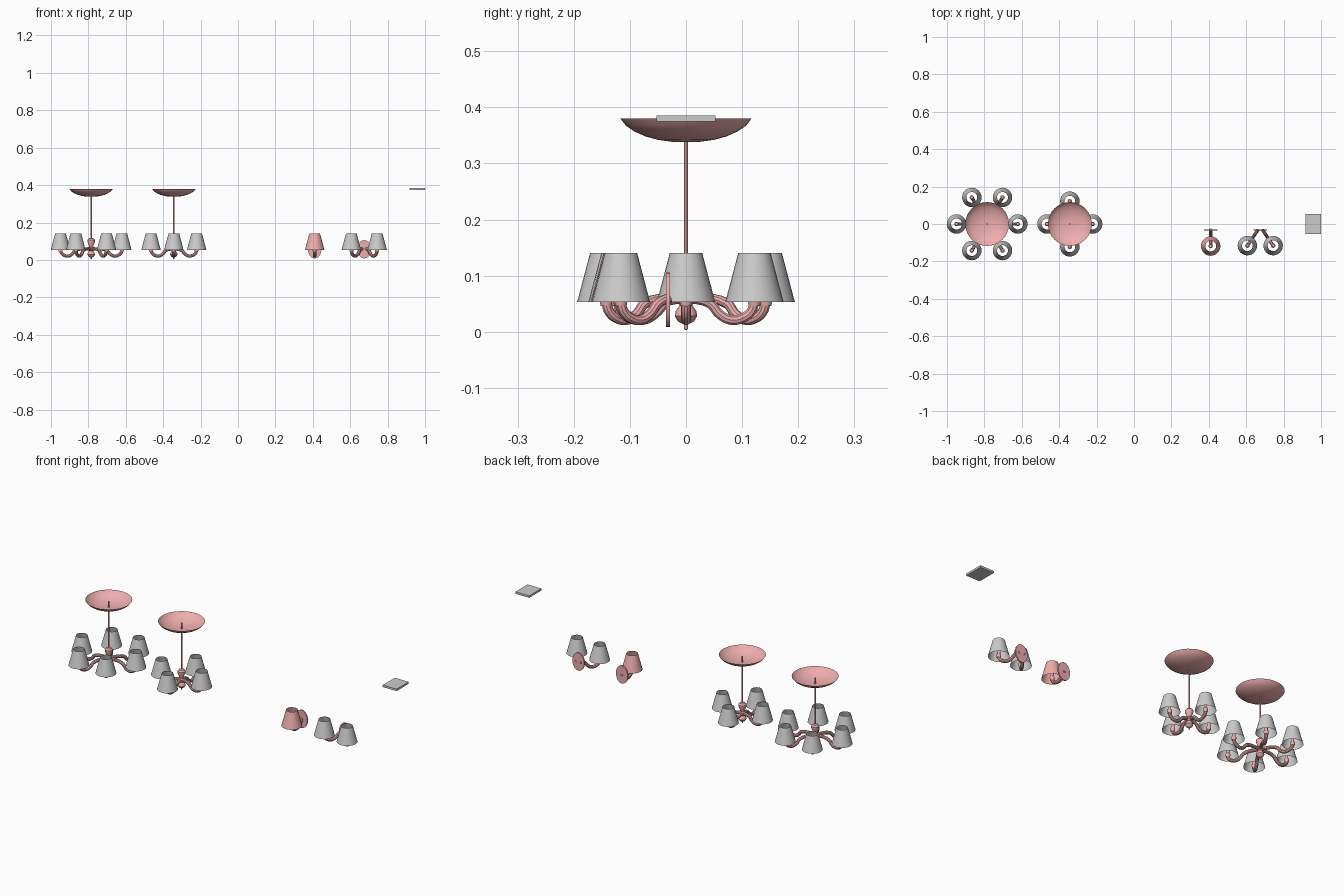
import bpy, bmesh, math
from mathutils import Vector

if "Cube" in bpy.data.objects:
    bpy.data.objects.remove(bpy.data.objects["Cube"])

pink = bpy.data.materials.new("pink_enamel")
pink.diffuse_color = (0.86, 0.42, 0.42, 1)
pink.use_nodes = True
pink.node_tree.nodes["Principled BSDF"].inputs["Base Color"].default_value = pink.diffuse_color


def finish(ob, mat=None):
    if mat:
        ob.data.materials.append(mat)
    bpy.ops.object.select_all(action='DESELECT')
    ob.select_set(True)
    bpy.context.view_layer.objects.active = ob
    bpy.ops.object.shade_smooth_by_angle(angle=math.radians(35))
    return ob


def lathe(name, profile, loc, mat=None, sides=24):
    """Revolve (radius, z) points around a vertical axis at loc."""
    bm = bmesh.new()
    vs = [bm.verts.new((r, 0, z)) for r, z in profile]
    edges = [bm.edges.new(p) for p in zip(vs, vs[1:])]
    bmesh.ops.spin(bm, geom=vs + edges, cent=(0, 0, 0), axis=(0, 0, 1),
                   angle=2 * math.pi, steps=sides, use_duplicate=False)
    bmesh.ops.remove_doubles(bm, verts=bm.verts, dist=1e-5)
    bmesh.ops.recalc_face_normals(bm, faces=bm.faces)
    me = bpy.data.meshes.new(name)
    bm.to_mesh(me)
    bm.free()
    ob = bpy.data.objects.new(name, me)
    ob.location = loc
    bpy.context.collection.objects.link(ob)
    return finish(ob, mat)


def tube(name, points, radius, mat):
    cu = bpy.data.curves.new(name, 'CURVE')
    cu.dimensions = '3D'
    cu.bevel_depth, cu.bevel_resolution = radius, 3
    cu.resolution_u, cu.use_fill_caps = 5, True
    sp = cu.splines.new('BEZIER')
    sp.bezier_points.add(len(points) - 1)
    for bp, p in zip(sp.bezier_points, points):
        bp.co = p
        bp.handle_left_type = bp.handle_right_type = 'AUTO'
    ob = bpy.data.objects.new(name, cu)
    bpy.context.collection.objects.link(ob)
    bpy.ops.object.select_all(action='DESELECT')
    ob.select_set(True)
    bpy.context.view_layer.objects.active = ob
    bpy.ops.object.convert(target='MESH')
    return finish(bpy.context.object, mat)


SHADE = [(0.052, 0.053), (0.029, 0.14)]
HOLDER = [(0, 0.044), (0.010, 0.046), (0.012, 0.056), (0.012, 0.064),
          (0.008, 0.067), (0.008, 0.085), (0, 0.087)]
# distance inward from the lamp, height
ARM = [(0, 0.052), (0.006, 0.036), (0.022, 0.024), (0.042, 0.021),
       (0.062, 0.031), (0.079, 0.050)]


def lamp(prefix, start, end, shade_mat=None):
    """Swan-neck arm from start to end, with lamp holder and open shade."""
    s, e = Vector((*start, 0)), Vector((*end, 0))
    d = (s - e).normalized()
    pts = [e + d * r + Vector((0, 0, z)) for r, z in ARM]
    pts.append(s + Vector((0, 0, 0.060)))
    tube(prefix + "_arm", pts, 0.009, pink)
    lathe(prefix + "_holder", HOLDER, e, pink, 12)
    lathe(prefix + "_shade", SHADE, e, shade_mat)


BODY = [(0, 0.003), (0.003, 0.004), (0.004, 0.013), (0.014, 0.018), (0.020, 0.028),
        (0.018, 0.038), (0.011, 0.047), (0.016, 0.054), (0.016, 0.064),
        (0.011, 0.070), (0.013, 0.080), (0.020, 0.096), (0.020, 0.107),
        (0.013, 0.115), (0, 0.118)]
CANOPY = [(0, 0.338), (0.025, 0.3385), (0.050, 0.342), (0.072, 0.348),
          (0.092, 0.357), (0.107, 0.367), (0.117, 0.380)]


def chandelier(name, x, count, radius):
    lathe(name + "_body", BODY, (x, 0, 0), pink, 16)
    lathe(name + "_canopy", CANOPY, (x, 0, 0), pink, 32)
    lathe(name + "_rod", [(0, 0.11), (0.004, 0.11), (0.004, 0.37), (0, 0.37)],
          (x, 0, 0), pink, 10)
    for i in range(count):
        a = 2 * math.pi * i / count
        c, s = math.cos(a), math.sin(a)
        lamp(f"{name}_{i + 1}", (x + 0.008 * c, 0.008 * s),
             (x + radius * c, radius * s))


def wall_plate(name, x):
    # oval plate standing against the wall
    bpy.ops.mesh.primitive_cylinder_add(vertices=24, radius=1, depth=1,
                                        location=(x, -0.032, 0.057),
                                        rotation=(math.pi / 2, 0, 0))
    ob = bpy.context.object
    ob.name = name
    ob.scale = (0.036, 0.049, 0.007)
    finish(ob, pink)


# Hanging lights
chandelier("six_arm_chandelier", -0.785, 6, 0.164)
chandelier("four_arm_chandelier", -0.343, 4, 0.122)

# Single wall light with coloured shade
wall_plate("single_wall_plate", 0.41)
lamp("single_wall", (0.41, -0.031), (0.41, -0.118), pink)

# Double wall light
wall_plate("double_wall_plate", 0.675)
for side, label in ((-1, "left"), (1, "right")):
    lamp(f"double_wall_{label}", (0.675 + side * 0.012, -0.031),
         (0.675 + side * 0.069, -0.116))

# Ceiling slab
bpy.ops.mesh.primitive_cube_add(size=1, location=(0.958, 0, 0.380))
slab = bpy.context.object
slab.name = "ceiling_slab"
slab.scale = (0.084, 0.105, 0.011)
